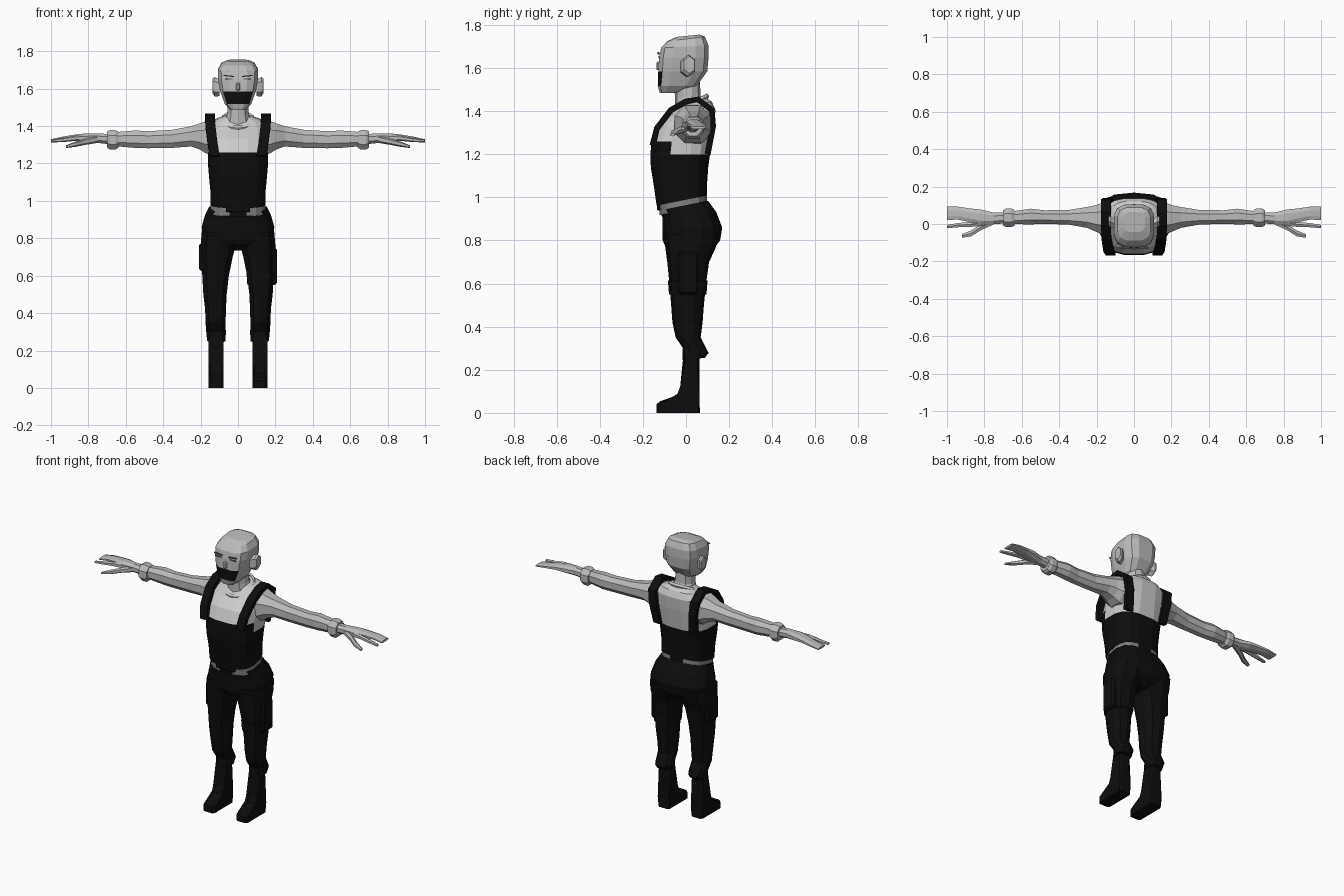
import bpy, bmesh, math
from mathutils import Vector


def material(name, value):
    m = bpy.data.materials.new(name)
    m.diffuse_color = (value, value, value, 1)
    return m


SKIN = material("skin grey", 0.50)
SHIRT = material("shirt light grey", 0.60)
BLACK = material("cloth black", 0.004)
BELT = material("belt grey", 0.22)
LINE = material("face line grey", 0.12)


def finish(name, bm, mats, rule=None):
    bmesh.ops.recalc_face_normals(bm, faces=bm.faces)
    bm.normal_update()
    if rule:
        for f in bm.faces:
            f.material_index = rule(f.calc_center_median(), f.normal)
    me = bpy.data.meshes.new(name)
    bm.to_mesh(me)
    bm.free()
    ob = bpy.data.objects.new(name, me)
    for m in mats:
        me.materials.append(m)
    bpy.context.collection.objects.link(ob)
    return ob


def skin_rings(bm, rings):
    """Bridge a list of point rings and cap both ends."""
    vs = [[bm.verts.new(p) for p in r] for r in rings]
    n = len(vs[0])
    for a, b in zip(vs, vs[1:]):
        for i in range(n):
            j = (i + 1) % n
            bm.faces.new((a[i], a[j], b[j], b[i]))
    bm.faces.new(vs[0])
    bm.faces.new(vs[-1])


def unit_ring(n, p):
    pts = []
    for i in range(n):
        t = 2 * math.pi * (i + 0.5) / n
        c, s = math.cos(t), math.sin(t)
        pts.append((math.copysign(abs(c) ** (2 / p), c), math.copysign(abs(s) ** (2 / p), s)))
    return pts


def loft_up(name, rings, mats, n=12, p=2.6, rule=None, side=1):
    """Rings of (z, cx, cy, half x, half y, tilt)."""
    bm = bmesh.new()
    skin_rings(bm, [[(side * (cx + u * hx), cy + v * hy, z + t * v * hy)
                     for u, v in unit_ring(n, p)] for z, cx, cy, hx, hy, t in rings])
    return finish(name, bm, mats, rule)


def loft_out(name, rings, mats, n=8, p=2.2, side=1):
    """Rings of (x, cy, cz, half y, half z)."""
    bm = bmesh.new()
    skin_rings(bm, [[(side * x, cy + u * hy, cz + v * hz)
                     for u, v in unit_ring(n, p)] for x, cy, cz, hy, hz in rings])
    return finish(name, bm, mats)


def box(name, c, s, mat, bevel=0.0, tilt=0.0):
    bm = bmesh.new()
    bmesh.ops.create_cube(bm, size=1)
    for v in bm.verts:
        v.co = Vector((v.co.x * s[0], v.co.y * s[1], v.co.z * s[2]))
        v.co.z += v.co.x * tilt
        v.co += Vector(c)
    if bevel:
        bmesh.ops.bevel(bm, geom=bm.edges[:], offset=bevel, segments=1, affect='EDGES')
    return finish(name, bm, [mat])


# Torso: black bib below, light shirt above, lower at sides and back
def bib(c, nrm):
    return 0 if c.z < 1.20 or (c.z < 1.26 and nrm.y < -0.3) else 1


loft_up("torso", [
    (0.985, 0, -0.02, 0.15, 0.118, 0.2), (1.06, 0, -0.025, 0.15, 0.125, 0.1),
    (1.14, 0, -0.03, 0.158, 0.135, 0), (1.20, 0, -0.027, 0.163, 0.14, 0),
    (1.26, 0, -0.02, 0.163, 0.142, 0), (1.33, 0, 0.0, 0.163, 0.132, 0),
    (1.395, 0, 0.033, 0.157, 0.105, 0.1), (1.435, 0, 0.042, 0.125, 0.08, 0.1),
    (1.455, 0, 0.035, 0.07, 0.06, 0.1)], [BLACK, SHIRT], n=16, p=2.9, rule=bib)

# Belt with black front and back sections
loft_up("belt", [(0.94, 0, -0.012, 0.148, 0.112, 0.2), (1.0, 0, -0.015, 0.148, 0.112, 0.2)],
        [BLACK, BELT], n=16, p=2.8, rule=lambda c, nrm: 1 if abs(c.x) > 0.06 else 0)
box("belt_buckle", (0, -0.125, 0.965), (0.13, 0.02, 0.05), BLACK, 0.004)

# Trousers: hips, then both legs
loft_up("hips", [
    (0.735, 0, 0.02, 0.02, 0.07, 0), (0.77, 0, 0.02, 0.12, 0.115, 0),
    (0.80, 0, 0.025, 0.193, 0.133, 0), (0.86, 0, 0.03, 0.198, 0.138, 0),
    (0.92, 0, 0.015, 0.18, 0.125, 0.1), (0.962, 0, -0.01, 0.158, 0.112, 0.2)],
    [BLACK], n=14, p=2.6)

for side, tag in ((1, "left"), (-1, "right")):
    loft_up(tag + "_trouser_leg", [
        (0.83, 0.10, 0.025, 0.098, 0.13, 0), (0.76, 0.106, 0.02, 0.098, 0.115, 0),
        (0.70, 0.113, 0.01, 0.088, 0.097, 0), (0.60, 0.12, 0.008, 0.074, 0.085, 0),
        (0.50, 0.123, 0.007, 0.065, 0.076, 0), (0.42, 0.12, 0.007, 0.058, 0.07, 0),
        (0.35, 0.12, 0.01, 0.056, 0.058, 0), (0.29, 0.117, 0.045, 0.054, 0.06, -0.2),
        (0.25, 0.116, 0.035, 0.05, 0.052, 0.1)], [BLACK], n=10, p=2.4, side=side)

    # Boot cut from a side profile, shaft and toe in one
    prof = [(-0.137, 0), (-0.137, 0.04), (-0.12, 0.054), (-0.06, 0.062), (-0.03, 0.08),
            (-0.015, 0.12), (-0.012, 0.27), (0.062, 0.27), (0.062, 0.06), (0.065, 0)]
    bm = bmesh.new()
    skin_rings(bm, [[(side * x, y, z) for y, z in prof] for x in (0.077, 0.157)])
    bmesh.ops.bevel(bm, geom=[e for e in bm.edges if abs(e.verts[0].co.x - e.verts[1].co.x) < 1e-5
                              and max(v.co.z for v in e.verts) > 0.03],
                    offset=0.012, segments=1, affect='EDGES')
    finish(tag + "_boot", bm, [BLACK])

    # Shoulder, arm, cuff
    loft_out(tag + "_arm", [
        (0.11, 0.035, 1.335, 0.085, 0.10), (0.17, 0.03, 1.34, 0.09, 0.093),
        (0.205, 0.03, 1.345, 0.076, 0.075), (0.25, 0.035, 1.345, 0.06, 0.058),
        (0.35, 0.036, 1.332, 0.042, 0.052), (0.48, 0.037, 1.327, 0.039, 0.049),
        (0.55, 0.04, 1.33, 0.045, 0.05), (0.66, 0.033, 1.33, 0.036, 0.04)], [SKIN], side=side)
    loft_out(tag + "_wrist_cuff", [
        (0.64, 0.033, 1.328, 0.046, 0.046), (0.655, 0.033, 1.326, 0.053, 0.056),
        (0.685, 0.033, 1.326, 0.053, 0.056), (0.70, 0.033, 1.328, 0.044, 0.046)],
        [SKIN], side=side)

    # Hand with joined fingers, index finger and thumb
    loft_out(tag + "_hand", [
        (0.68, 0.032, 1.33, 0.031, 0.03), (0.75, 0.03, 1.335, 0.033, 0.027),
        (0.82, 0.036, 1.338, 0.045, 0.024), (0.87, 0.045, 1.338, 0.04, 0.018),
        (0.94, 0.058, 1.332, 0.037, 0.012), (1.0, 0.057, 1.323, 0.038, 0.007)], [SKIN], side=side)
    loft_out(tag + "_index_finger", [
        (0.80, 0.008, 1.335, 0.018, 0.018), (0.87, -0.002, 1.335, 0.015, 0.014),
        (0.94, -0.006, 1.325, 0.013, 0.011), (1.0, -0.014, 1.32, 0.01, 0.007)],
        [SKIN], n=6, side=side)
    loft_out(tag + "_thumb", [
        (0.75, 0.015, 1.33, 0.02, 0.02), (0.82, -0.018, 1.315, 0.018, 0.016),
        (0.87, -0.05, 1.303, 0.018, 0.014), (0.92, -0.064, 1.29, 0.011, 0.007)],
        [SKIN], n=6, side=side)

    # Shoulder strap following the chest, shoulder and back
    path = [(0.125, -0.155, 1.24), (0.138, -0.135, 1.32), (0.148, -0.07, 1.405),
            (0.15, 0.0, 1.445), (0.15, 0.055, 1.455), (0.15, 0.12, 1.405),
            (0.14, 0.125, 1.33), (0.125, 0.10, 1.20)]
    rings = []
    for i, q in enumerate(path):
        a, b = path[max(i - 1, 0)], path[min(i + 1, len(path) - 1)]
        d = Vector((0, b[1] - a[1], b[2] - a[2])).normalized()
        out = Vector((0, -d.z, d.y)) * 0.014
        wide = Vector((0.026, 0, 0))
        ring = [Vector(q) + w + o for w, o in
                ((-wide, -out), (wide, -out), (wide, out), (-wide, out))]
        rings.append([(side * v.x, v.y, v.z) for v in ring])
    bm = bmesh.new()
    skin_rings(bm, rings)
    finish(tag + "_shoulder_strap", bm, [BLACK])

    # Ear, brow and eye
    loft_out(tag + "_ear", [
        (0.10, 0.0, 1.605, 0.03, 0.045), (0.125, 0.012, 1.61, 0.034, 0.052),
        (0.136, 0.016, 1.615, 0.028, 0.04)], [SKIN], n=6, side=side)
    box(tag + "_brow", (side * 0.05, -0.127, 1.668), (0.055, 0.009, 0.006), LINE, tilt=side * 0.1)
    box(tag + "_eye", (side * 0.05, -0.126, 1.652), (0.04, 0.009, 0.005), LINE)

# Thigh gear: band, holster on one side, pocket on the other
loft_up("thigh_band", [(0.55, 0.122, 0.008, 0.075, 0.087, 0), (0.615, 0.122, 0.008, 0.08, 0.092, 0)],
        [BLACK], n=10, p=2.4)
box("holster", (0.188, 0.01, 0.65), (0.042, 0.10, 0.20), BLACK, 0.012)
box("thigh_pocket", (-0.188, 0.015, 0.70), (0.04, 0.11, 0.15), BLACK, 0.012)

# Neck and neckline
loft_up("neck", [(1.41, 0, 0.02, 0.08, 0.072, 0.3), (1.465, 0, 0.008, 0.06, 0.06, 0.1),
                 (1.56, 0, 0.005, 0.056, 0.058, 0)], [SKIN], n=10, p=2.2)
bm = bmesh.new()
ring_pts = []
for i in range(17):
    t = 2 * math.pi * i / 16
    c, s = math.cos(t), math.sin(t)
    ring_pts.append([(c * r, 0.015 + s * r * 0.92, 1.43 + 0.04 * s + h)
                     for r, h in ((0.083, 0), (0.095, -0.012), (0.10, 0), (0.09, 0.012))])
skin_rings(bm, ring_pts)
bmesh.ops.remove_doubles(bm, verts=bm.verts, dist=1e-4)
finish("shirt_collar", bm, [SHIRT])

# Head with a black face mask over mouth and chin
loft_up("head", [
    (1.485, 0, -0.075, 0.042, 0.048, 0), (1.518, 0, -0.04, 0.072, 0.093, 0),
    (1.585, 0, -0.015, 0.097, 0.116, 0), (1.65, 0, -0.01, 0.109, 0.117, 0),
    (1.70, 0, -0.006, 0.11, 0.112, 0.06), (1.735, 0, 0.0, 0.09, 0.09, 0.12),
    (1.75, 0, 0.01, 0.06, 0.055, 0.1)], [SKIN, BLACK], n=12, p=3.4,
    rule=lambda c, nrm: 1 if 1.51 < c.z < 1.585 and nrm.y < -0.6 else 0)

# Nose
box("nose", (0, -0.128, 1.61), (0.024, 0.02, 0.04), SKIN, 0.006)
